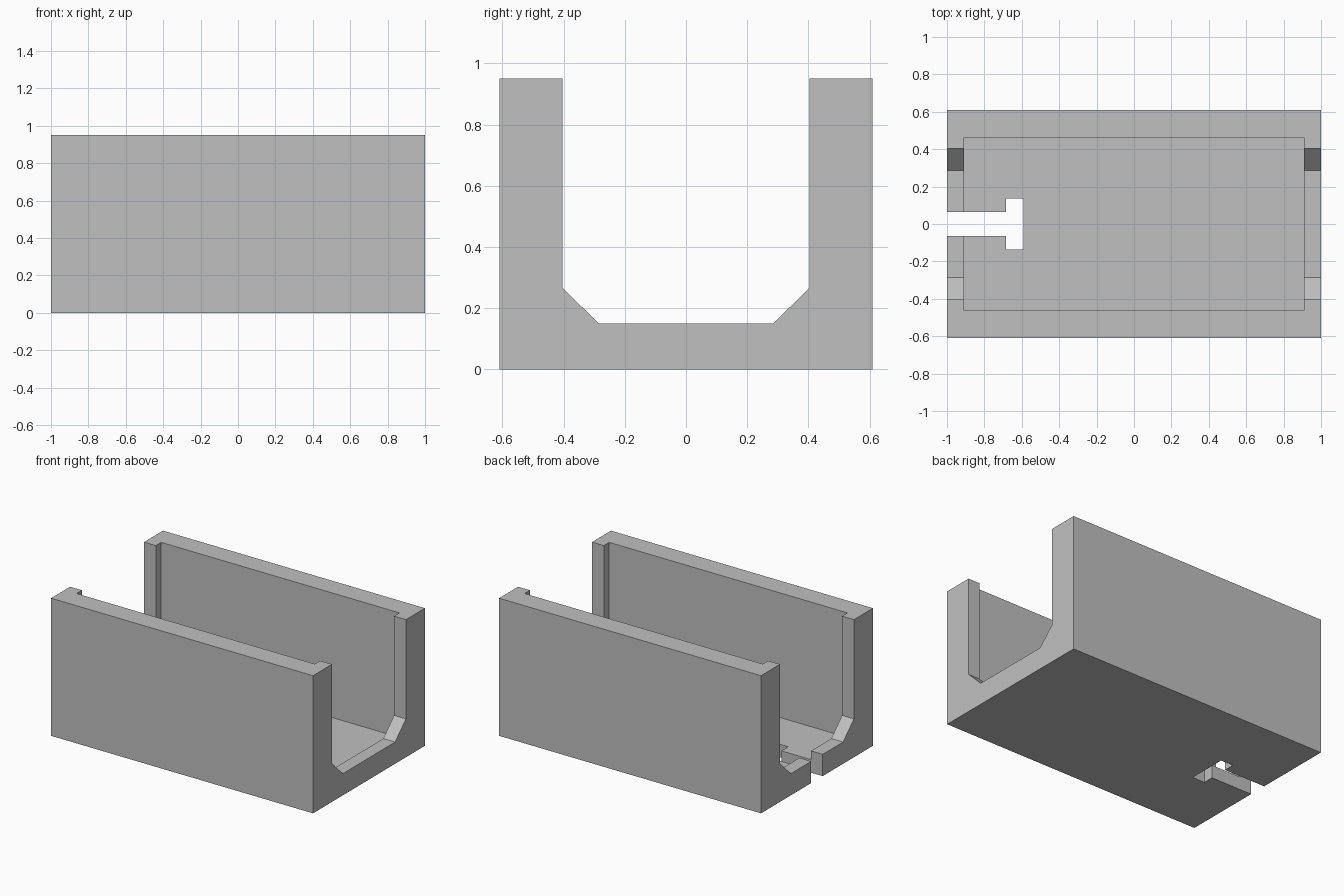
import bpy, bmesh
from mathutils import Vector

cube = bpy.data.objects.get("Cube")
if cube:
    bpy.data.objects.remove(cube, do_unlink=True)

grey = bpy.data.materials.new("plain grey")
grey.use_nodes = True
colour = (0.53, 0.53, 0.53, 1)
grey.diffuse_color = colour
grey.node_tree.nodes["Principled BSDF"].inputs["Base Color"].default_value = colour


def prism(name, points, offset):
    """Extrude a closed outline along the offset."""
    bm = bmesh.new()
    face = bm.faces.new([bm.verts.new(p) for p in points])
    ext = bmesh.ops.extrude_face_region(bm, geom=[face])
    moved = [v for v in ext["geom"] if isinstance(v, bmesh.types.BMVert)]
    bmesh.ops.translate(bm, verts=moved, vec=Vector(offset))
    bmesh.ops.recalc_face_normals(bm, faces=bm.faces)
    mesh = bpy.data.meshes.new(name)
    bm.to_mesh(mesh)
    bm.free()
    mesh.materials.append(grey)
    obj = bpy.data.objects.new(name, mesh)
    bpy.context.collection.objects.link(obj)
    return obj


def carve(target, cutter):
    """Subtract the cutter, then discard it."""
    mod = target.modifiers.new("carve", "BOOLEAN")
    mod.operation = "DIFFERENCE"
    mod.solver = "EXACT"
    mod.object = cutter
    bpy.context.view_layer.objects.active = target
    bpy.ops.object.modifier_apply(modifier=mod.name)
    bpy.data.objects.remove(cutter, do_unlink=True)


# U-shaped channel with chamfered inner corners
half = [(0.61, 0), (0.61, 0.95), (0.403, 0.95), (0.403, 0.265), (0.285, 0.15)]
outline = half + [(-y, z) for y, z in reversed(half)]
channel = prism("channel_holder", [(-1, y, z) for y, z in outline], (2, 0, 0))

# Pocket that leaves a retaining lip at each end
pocket = [(-0.91, -0.462), (0.91, -0.462), (0.91, 0.462), (-0.91, 0.462)]
carve(channel, prism("pocket_cutter", [(x, y, 0.09) for x, y in pocket], (0, 0, 1)))

# T-shaped slot through the floor at one end
side = [(-1.1, 0.063), (-0.684, 0.063), (-0.684, 0.137), (-0.59, 0.137)]
slot = side + [(x, -y) for x, y in reversed(side)]
carve(channel, prism("slot_cutter", [(x, y, -0.1) for x, y in slot], (0, 0, 0.5)))
